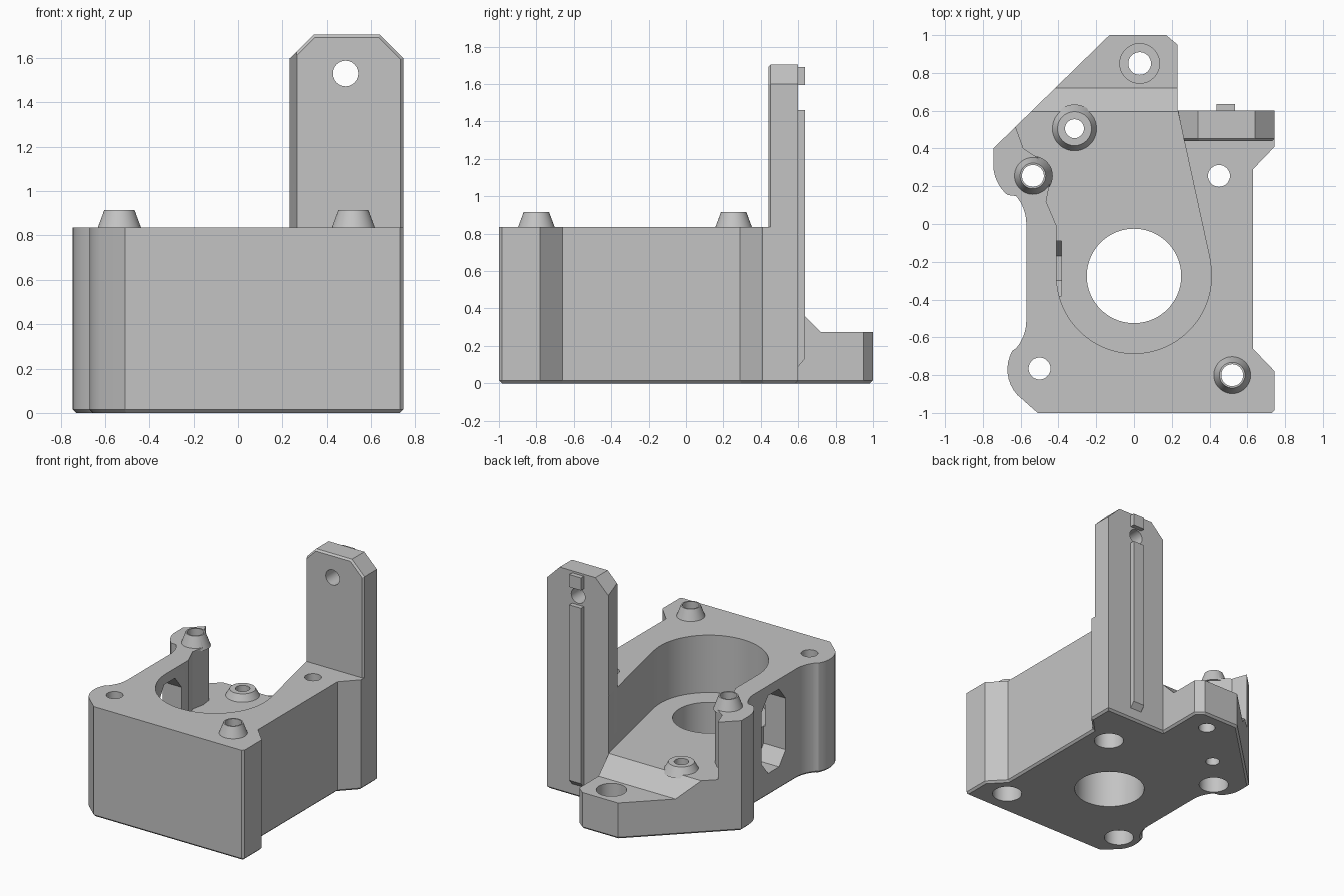
import bpy, bmesh
from math import cos, sin, pi
from mathutils import Vector

cube = bpy.data.objects.get("Cube")
if cube:
    bpy.data.objects.remove(cube)

grey = bpy.data.materials.new("plain grey")
grey.use_nodes = True
COLOUR = (0.55, 0.55, 0.55, 1)
grey.diffuse_color = COLOUR
grey.node_tree.nodes["Principled BSDF"].inputs["Base Color"].default_value = COLOUR


def add_object(name, bm):
    bmesh.ops.recalc_face_normals(bm, faces=bm.faces)
    mesh = bpy.data.meshes.new(name)
    bm.to_mesh(mesh)
    bm.free()
    mesh.materials.append(grey)
    obj = bpy.data.objects.new(name, mesh)
    bpy.context.collection.objects.link(obj)
    return obj


def prism(name, points, lo, hi, axis="z", chamfer=0):
    """Extrude a flat outline from lo to hi along an axis."""
    place = {"z": lambda a, b: (a, b, lo), "x": lambda a, b: (lo, a, b),
             "y": lambda a, b: (a, lo, b)}[axis]
    step = Vector([hi - lo if axis == k else 0 for k in "xyz"])
    bm = bmesh.new()
    base = bm.faces.new([bm.verts.new(place(*p)) for p in points])
    rim = list(base.edges)
    new = bmesh.ops.extrude_face_region(bm, geom=[base], use_keep_orig=True)["geom"]
    bmesh.ops.translate(bm, vec=step, verts=[v for v in new if isinstance(v, bmesh.types.BMVert)])
    if chamfer:
        bmesh.ops.recalc_face_normals(bm, faces=bm.faces)
        bmesh.ops.bevel(bm, geom=rim, offset=chamfer, segments=1, affect="EDGES")
    return add_object(name, bm)


def cone(name, x, y, lo, hi, r1, r2=None, sides=48):
    bm = bmesh.new()
    bmesh.ops.create_cone(bm, cap_ends=True, segments=sides, radius1=r1,
                          radius2=r1 if r2 is None else r2, depth=hi - lo)
    bmesh.ops.translate(bm, vec=(x, y, (lo + hi) / 2), verts=bm.verts)
    return add_object(name, bm)


def boolean(target, tool, operation="DIFFERENCE"):
    mod = target.modifiers.new(tool.name, "BOOLEAN")
    mod.operation, mod.solver, mod.object = operation, "EXACT", tool
    tool.hide_render = True
    tool.hide_set(True)
    bpy.context.view_layer.objects.active = target
    bpy.ops.object.modifier_apply(modifier=mod.name)
    bpy.data.objects.remove(tool)


def arc(cx, cy, r, start, end, n=8):
    steps = [pi / 180 * (start + (end - start) * i / n) for i in range(n + 1)]
    return [(cx + r * cos(a), cy + r * sin(a)) for a in steps]


TOP, FLOOR = 0.835, 0.40
BORE = (0, -0.275)

# Housing block with rounded corners on its right side
outline = [(-0.51, -1), (0.73, -1), (0.745, -0.985), (0.745, -0.78), (0.63, -0.66),
           (0.63, 0.29), (0.745, 0.41), (0.745, 0.6), (0.23, 0.6), (0.23, 0.95),
           (0.17, 1), (-0.13, 1), (-0.745, 0.4)]
outline += arc(-0.535, 0.315, 0.21, 180, 230)
outline += arc(-0.80, 0.0, 0.23, 40, 0)
outline += arc(-0.80, -0.51, 0.23, 0, -40)
outline += arc(-0.47, -0.77, 0.2, 150, 222)
housing = prism("housing", outline, 0, TOP, chamfer=0.015)

# Open channel from the bore to the back
channel = [(0.405, -0.2), (0.231, 0.6), (0.231, 1.2), (-0.9, 1.2), (-0.625, 0.51),
           (-0.585, 0.40), (-0.50, 0.345), (-0.455, 0.30), (-0.445, 0.22),
           (-0.465, 0.12), (-0.41, -0.01), (-0.41, -0.275), (0, -0.3)]
boolean(housing, prism("channel_cutter", channel, FLOOR, 1.2))
boolean(housing, cone("bore_cutter", *BORE, FLOOR, 1.2, 0.41, sides=96))
boolean(housing, cone("shaft_cutter", *BORE, -0.1, 0.6, 0.25, sides=72))

# Sloped step down to the low rear lug
slope = [(0.595, 0.40), (0.72, 0.275), (1.2, 0.275), (1.2, 1.2), (0.595, 1.2)]
boolean(housing, prism("slope_cutter", slope, -1, 0.231, "x"))

# Tall window through the right wall
window = [(-0.30, 0.17), (-0.17, 0.17), (-0.09, 0.27), (-0.09, 0.66),
          (-0.17, 0.76), (-0.30, 0.76), (-0.38, 0.66), (-0.38, 0.27)]
boolean(housing, prism("window_cutter", window, -0.9, -0.385, "x"))

# Locating cones and the raised screw seat
for x, y in [(-0.535, 0.255), (0.52, -0.8)]:
    boolean(housing, cone("locating_cone", x, y, TOP - 0.02, 0.915, 0.105, 0.068), "UNION")
boolean(housing, cone("screw_seat", -0.315, 0.505, FLOOR - 0.02, 0.45, 0.128, 0.09), "UNION")

# Upright bracket with clipped top corners
foot = [(0.265, 0.44), (0.745, 0.44), (0.745, 0.6), (0.232, 0.6)]
bracket = prism("upright_bracket", foot, 0.5, 1.705)
clip = [(0.1, 0.5), (0.745, 0.5), (0.745, 1.6), (0.64, 1.705), (0.34, 1.705), (0.235, 1.6), (0.1, 1.6)]
boolean(bracket, prism("clip_shape", clip, 0.435, 0.7, "y", chamfer=0.018), "INTERSECT")
boolean(housing, bracket, "UNION")

# Rear rib on the bracket, split around the hole
for lo, hi, cut in [(0.09, 1.46, 0.04), (1.595, 1.69, 0)]:
    rib = [(0.58, lo - 0.02 * (cut > 0)), (0.6, lo), (0.635, lo + cut), (0.635, hi), (0.58, hi)]
    boolean(housing, prism("rear_rib", rib, 0.437, 0.535, "x"), "UNION")
hole = arc(0.485, 1.53, 0.058, 0, 345, 23)
boolean(housing, prism("bracket_hole_cutter", hole, 0.3, 0.8, "y"))

# Screw holes, counterbored from below at the four corners
for x, y in [(-0.535, 0.255), (0.52, -0.8), (0.45, 0.255), (-0.5, -0.765)]:
    boolean(housing, cone("hole_cutter", x, y, -0.1, 1.1, 0.058, sides=32))
    boolean(housing, cone("counterbore_cutter", x, y, -0.1, 0.12, 0.105))
boolean(housing, cone("seat_hole_cutter", -0.315, 0.505, -0.1, 0.8, 0.05, sides=32))
boolean(housing, cone("lug_hole_cutter", 0.03, 0.85, -0.1, 0.5, 0.06, sides=32))
boolean(housing, cone("lug_counterbore_cutter", 0.03, 0.85, 0.12, 0.5, 0.105))

# Smooth the round walls and keep the edges sharp
bpy.ops.object.select_all(action="DESELECT")
housing.select_set(True)
bpy.context.view_layer.objects.active = housing
bpy.ops.object.shade_smooth_by_angle(angle=pi / 7)
